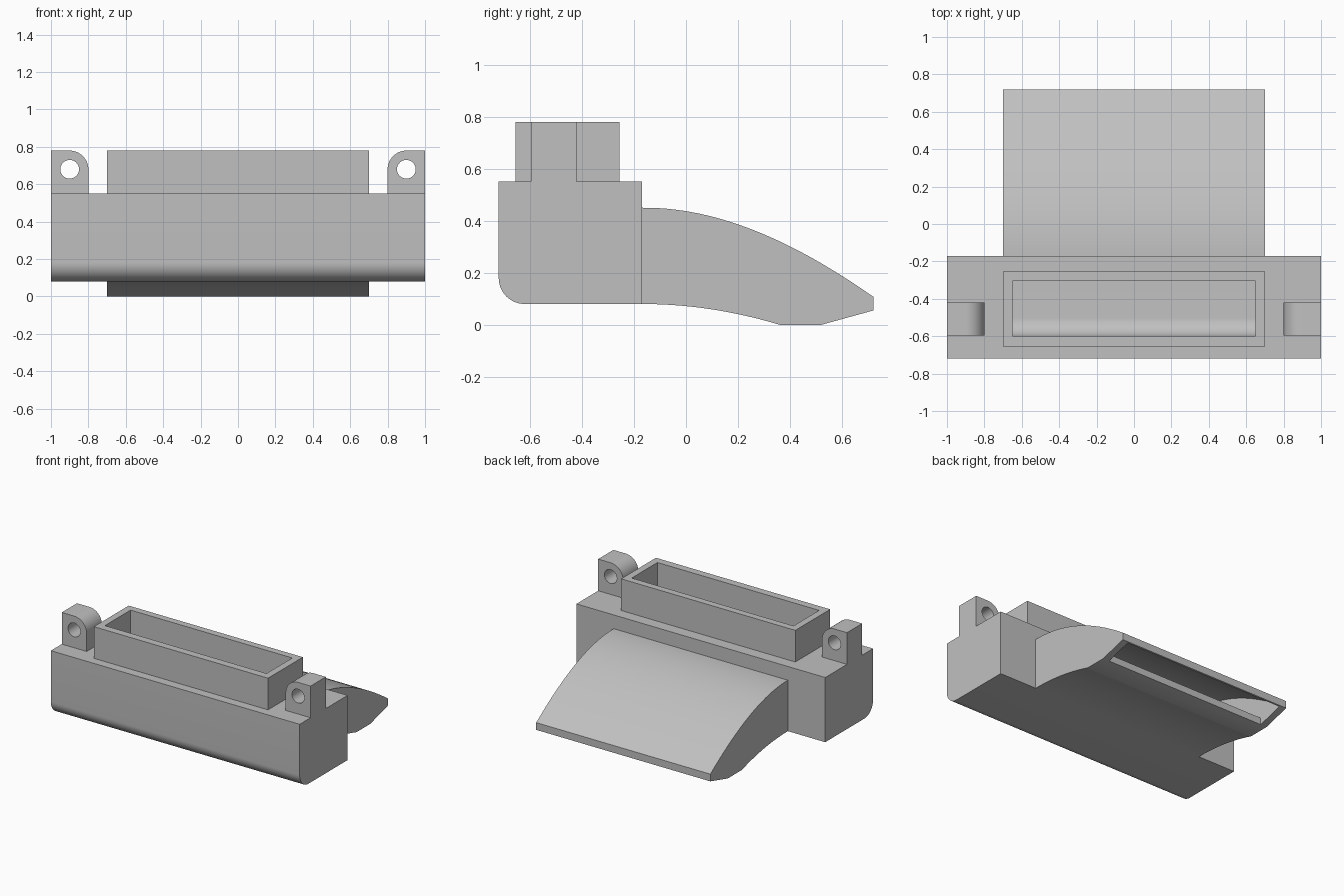
import bpy, bmesh
from math import sin, cos, pi, radians
from mathutils import Vector

default = bpy.data.objects.get("Cube")
if default:
    bpy.data.objects.remove(default, do_unlink=True)

grey = bpy.data.materials.new("plain grey")
grey.use_nodes = True
COLOUR = (0.53, 0.53, 0.53, 1)
grey.diffuse_color = COLOUR
grey.node_tree.nodes["Principled BSDF"].inputs["Base Color"].default_value = COLOUR


def prism(name, profile, axis, lo, hi):
    """Extrude a closed profile along x (points are y, z) or y (points are x, z)."""
    def place(a, b, d):
        return Vector((d, a, b)) if axis == "x" else Vector((a, d, b))
    bm = bmesh.new()
    face = bm.faces.new([bm.verts.new(place(a, b, lo)) for a, b in profile])
    out = bmesh.ops.extrude_face_region(bm, geom=[face])
    moved = [v for v in out["geom"] if isinstance(v, bmesh.types.BMVert)]
    bmesh.ops.translate(bm, verts=moved, vec=place(0, 0, hi - lo))
    bmesh.ops.recalc_face_normals(bm, faces=bm.faces)
    mesh = bpy.data.meshes.new(name)
    bm.to_mesh(mesh)
    bm.free()
    mesh.materials.append(grey)
    obj = bpy.data.objects.new(name, mesh)
    bpy.context.collection.objects.link(obj)
    return obj


def arc(a, b, r, start, end, steps=14):
    return [(a + r * cos(t), b + r * sin(t))
            for t in (radians(start + (end - start) * i / steps) for i in range(steps + 1))]


def rect(a0, a1, b0, b1):
    return [(a0, b0), (a1, b0), (a1, b1), (a0, b1)]


def finish(obj, cutter, mirrored=False):
    """Cut the part, mirror it if needed, then smooth its curved faces."""
    cut = obj.modifiers.new("cut", "BOOLEAN")
    cut.operation, cut.solver, cut.object = "DIFFERENCE", "EXACT", cutter
    if mirrored:
        obj.modifiers.new("mirror", "MIRROR")
    bpy.ops.object.select_all(action="DESELECT")
    bpy.context.view_layer.objects.active = obj
    obj.select_set(True)
    for m in list(obj.modifiers):
        bpy.ops.object.modifier_apply(modifier=m.name)
    bpy.ops.object.shade_smooth_by_angle(angle=radians(25))


# Curves of the spout's roof and underside
BACK, TIP, WALL = -0.17, 0.72, 0.05


def roof(y):
    d = max(0, y + 0.16)
    return 0.45 - 0.53 * d ** 2 + 0.1 * d ** 3


def under(y):
    return 0.08 * (1 - ((y - BACK) / 0.53) ** 2)


def curve(f, y0, y1, lift=0, steps=28):
    ys = [y0 + (y1 - y0) * i / steps for i in range(steps + 1)]
    return [(y, f(y) + lift) for y in ys]


# Hollow running from the inlet down through the body and out of the mouth
hollow = prism("hollow_cutter",
               [(-0.60, 0.9)] + arc(-0.50, 0.23, 0.10, 180, 270)
               + curve(under, BACK, 0.36, WALL)
               + [(0.52, WALL), (0.52, -0.1), (0.71, -0.1)]
               + curve(roof, 0.71, BACK, -WALL)
               + [(-0.305, 0.40), (-0.305, 0.9)], "x", -0.65, 0.65)

# Body with a rounded lower front edge
body = prism("body", arc(-0.62, 0.18, 0.10, 180, 270)
             + [(BACK, 0.08), (BACK, 0.55), (-0.72, 0.55)], "x", -1, 1)

# Rectangular inlet collar on top
inlet = prism("inlet_collar", rect(-0.655, -0.255, 0.55, 0.78), "x", -0.70, 0.70)

# Curved spout with a slanted mouth below the tip
spout = prism("spout", curve(under, BACK, 0.36) + [(0.52, 0), (TIP, 0.055)]
              + curve(roof, TIP, BACK), "x", -0.70, 0.70)

for part in (body, inlet, spout):
    finish(part, hollow)

# Pair of drilled mounting lugs
bolt_hole = prism("bolt_hole_cutter", arc(0.90, 0.68, 0.05, 0, 348.75, 31), "y", -0.8, -0.2)
lugs = prism("mounting_lugs", [(0.80, 0.55), (1, 0.55), (1, 0.78)]
             + arc(0.90, 0.68, 0.10, 90, 180), "y", -0.595, -0.42)
finish(lugs, bolt_hole, mirrored=True)

for cutter in (hollow, bolt_hole):
    bpy.data.objects.remove(cutter, do_unlink=True)
